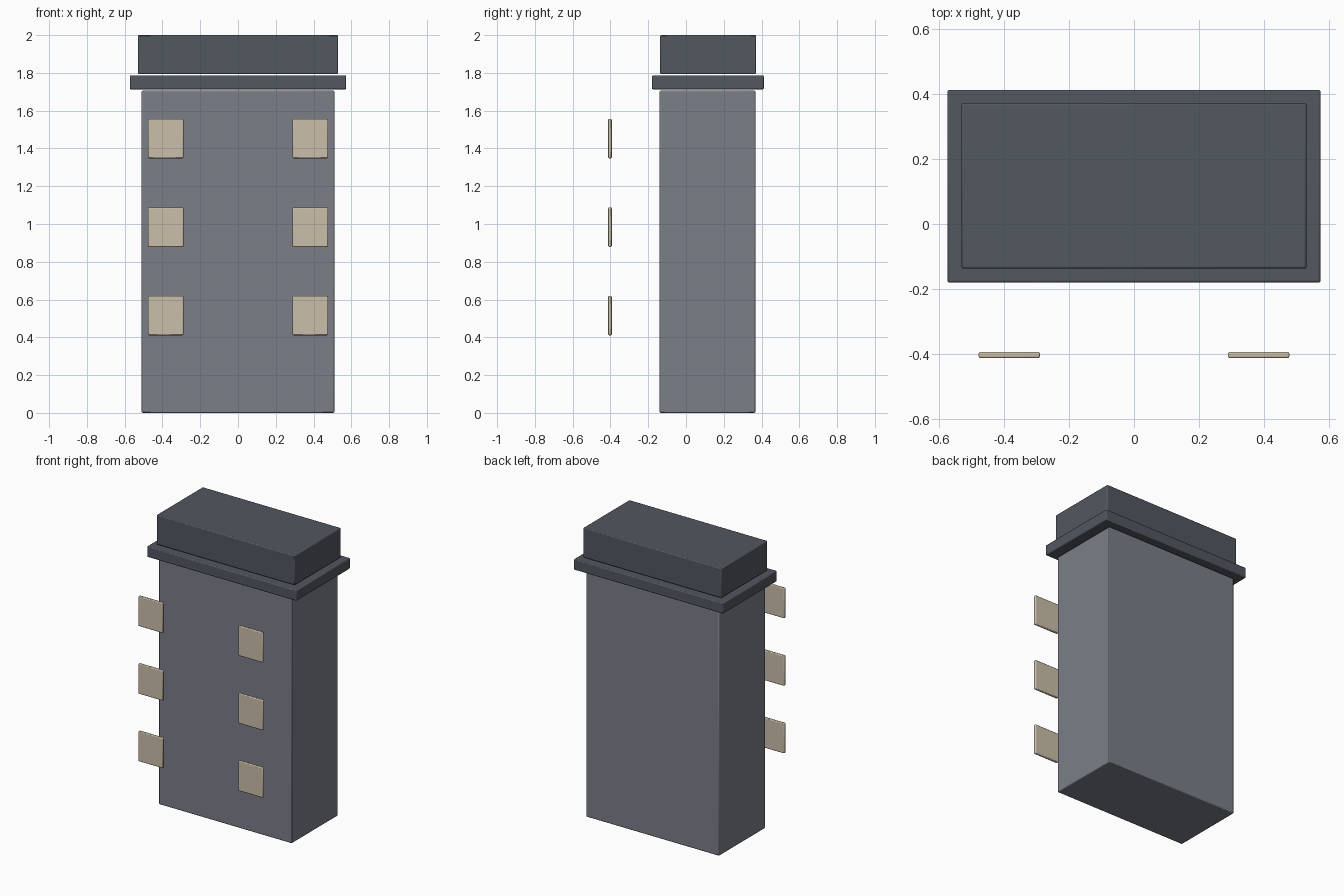
import bpy

if "Cube" in bpy.data.objects:
    bpy.data.objects.remove(bpy.data.objects["Cube"])


def make_material(name, rgb):
    mat = bpy.data.materials.new(name)
    mat.use_nodes = True
    colour = (*rgb, 1.0)
    mat.diffuse_color = colour
    mat.node_tree.nodes["Principled BSDF"].inputs["Base Color"].default_value = colour
    return mat


def box(name, low, high, mat, bevel):
    """Softly bevelled box between two opposite corners."""
    centre = [(a + b) / 2 for a, b in zip(low, high)]
    size = [b - a for a, b in zip(low, high)]
    bpy.ops.mesh.primitive_cube_add(size=1, location=centre)
    obj = bpy.context.object
    obj.name = obj.data.name = name
    obj.scale = size
    bpy.ops.object.transform_apply(location=False, rotation=False, scale=True)
    obj.data.materials.append(mat)
    mod = obj.modifiers.new("soft_edges", "BEVEL")
    mod.width = bevel
    mod.segments = 2
    bpy.ops.object.shade_smooth_by_angle()
    return obj


wall = make_material("grey wall", (0.20, 0.21, 0.25))
roof = make_material("dark slate", (0.085, 0.095, 0.115))
pane = make_material("warm cream", (0.60, 0.52, 0.40))

# Main block, overhanging ledge and roof block
box("tower_body", (-0.51, -0.14, 0), (0.51, 0.367, 1.706), wall, 0.006)
box("roof_ledge", (-0.573, -0.18, 1.713), (0.573, 0.412, 1.787), roof, 0.006)
box("roof_block", (-0.53, -0.137, 1.794), (0.53, 0.371, 2.0), roof, 0.006)

# Two columns of window panels standing in front of the wall
for side, label in ((1, "left"), (-1, "right")):
    for row, z in enumerate((0.515, 0.983, 1.452), 1):
        x = side * 0.383
        box(f"window_{label}_{row}", (x - 0.094, -0.412, z - 0.104),
            (x + 0.094, -0.393, z + 0.104), pane, 0.005)
